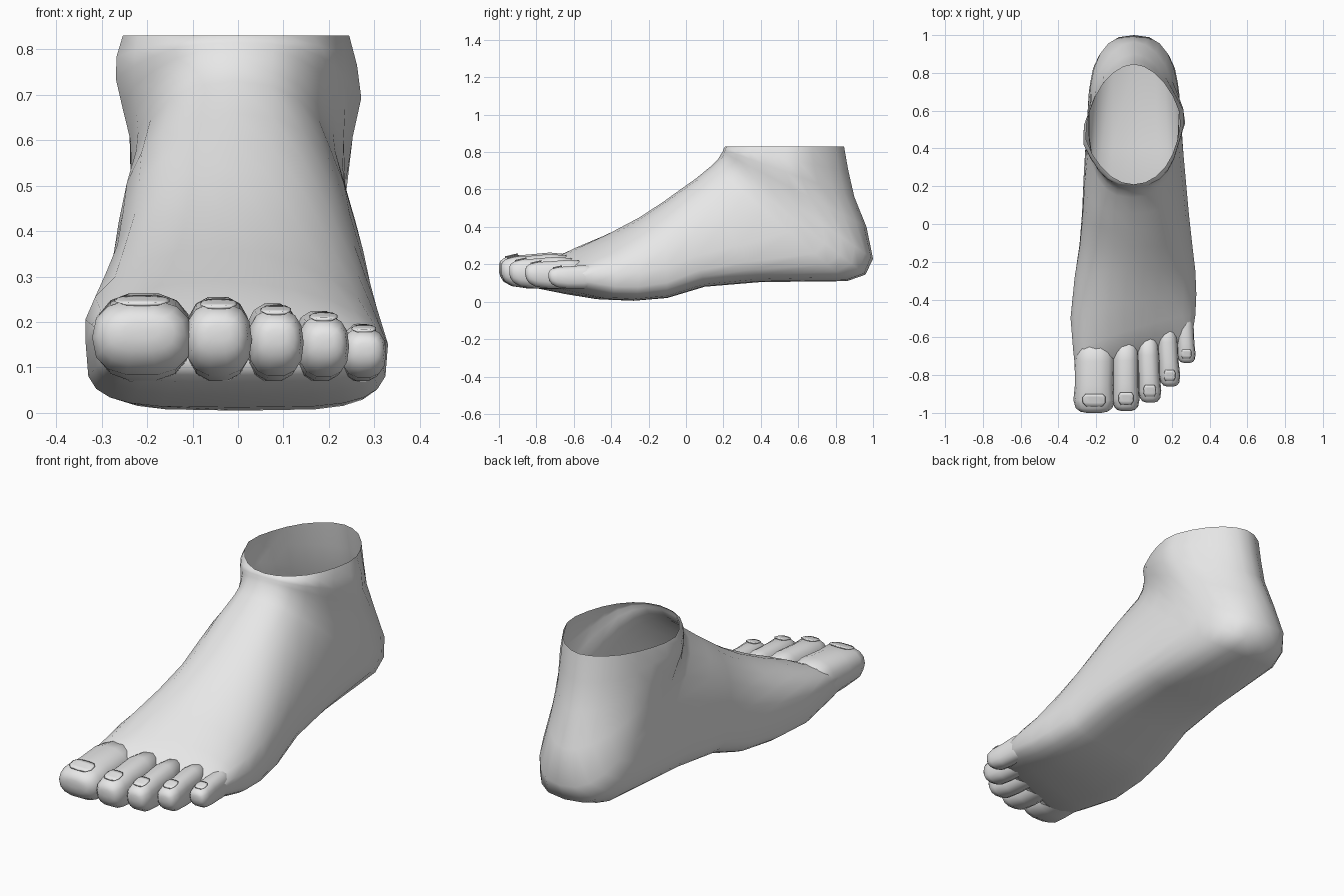
import bpy, bmesh, math
from mathutils import Vector

cube = bpy.data.objects.get("Cube")
if cube:
    bpy.data.objects.remove(cube, do_unlink=True)

# Single plain grey material
grey = bpy.data.materials.new("light grey")
grey.use_nodes = True
grey.diffuse_color = (0.8, 0.8, 0.8, 1)
grey.node_tree.nodes["Principled BSDF"].inputs["Base Color"].default_value = (0.8, 0.8, 0.8, 1)


def clamp(value, low, high):
    return max(low, min(high, value))


def spow(value, e):
    return math.copysign(abs(value) ** e, value)


def section(bottom, top, xl, xr, n, h=0.5, e_low=0.8, e_up=0.8, crest=0.0, shear=0.0):
    """Rounded closed section in the plane running from bottom to top, each given as (y, z)."""
    b, t = Vector((0, *bottom)), Vector((0, *top))
    mid, half = (xl + xr) / 2, (xr - xl) / 2
    ring = []
    for j in range(n):
        a = math.tau * j / n
        c, s = math.cos(a), math.sin(a)
        e, reach = (e_up, 1 - h) if s > 0 else (e_low, h)
        p = b.lerp(t, h + reach * spow(s, e))
        x = mid + half * spow(c, e)
        p.y += shear * (x - mid)
        p.x = x + crest * max(s, 0)
        ring.append(p)
    return ring


def loft(name, rings, cap_start=False, cap_end=False):
    """Skin a row of equal rings and smooth shade the result."""
    bm = bmesh.new()
    loops = [[bm.verts.new(p) for p in r] for r in rings]
    n = len(loops[0])
    for r0, r1 in zip(loops, loops[1:]):
        for j in range(n):
            k = (j + 1) % n
            bm.faces.new((r0[j], r0[k], r1[k], r1[j]))
    for wanted, ring in ((cap_start, loops[0]), (cap_end, loops[-1])):
        if wanted:
            centre = bm.verts.new(sum((v.co for v in ring), Vector()) / n)
            for j in range(n):
                bm.faces.new((ring[j], ring[(j + 1) % n], centre))
    bmesh.ops.recalc_face_normals(bm, faces=bm.faces)
    mesh = bpy.data.meshes.new(name)
    bm.to_mesh(mesh)
    bm.free()
    mesh.materials.append(grey)
    mesh.shade_smooth()
    bpy.context.scene.collection.objects.link(bpy.data.objects.new(name, mesh))


# Foot body: sections fan from upright at the toes to level at the open ankle rim
# (bottom y, bottom z, top y, top z, left x, right x, height of widest point)
stations = [
    (-0.79, 0.10, -0.75, 0.165, -0.27, 0.27, 0.5),
    (-0.73, 0.068, -0.67, 0.235, -0.30, 0.31, 0.5),
    (-0.60, 0.04, -0.57, 0.29, -0.318, 0.325, 0.48),
    (-0.45, 0.012, -0.42, 0.36, -0.335, 0.33, 0.4),
    (-0.28, 0.005, -0.25, 0.45, -0.315, 0.325, 0.34),
    (-0.10, 0.02, -0.12, 0.535, -0.288, 0.308, 0.32),
    (0.10, 0.08, -0.03, 0.60, -0.275, 0.29, 0.32),
    (0.40, 0.105, 0.055, 0.66, -0.265, 0.27, 0.35),
    (0.86, 0.11, 0.14, 0.73, -0.245, 0.245, 0.42),
    (0.96, 0.145, 0.17, 0.76, -0.238, 0.238, 0.46),
    (1.00, 0.23, 0.185, 0.785, -0.236, 0.236, 0.5),
    (0.965, 0.40, 0.195, 0.80, -0.236, 0.236, 0.52),
    (0.90, 0.56, 0.20, 0.815, -0.238, 0.238, 0.52),
    (0.868, 0.70, 0.205, 0.824, -0.24, 0.238, 0.52),
    (0.845, 0.83, 0.21, 0.83, -0.238, 0.235, 0.5),
]
# Ankle bones: outward bumps at (side, y, z)
ankle_bones = [(-1, 0.45, 0.75), (1, 0.58, 0.71)]
body = []
for yb, zb, yt, zt, xl, xr, h in stations:
    # The sole is flat low down, the instep leans inward and the toe line slants back
    ring = section((yb, zb), (yt, zt), xl, xr, 24, h,
                   e_low=clamp(0.45 + 1.5 * zb, 0.5, 1.1),
                   e_up=clamp(max(0.9 - 0.3 * yb, 1.2 * zb), 0.8, 1),
                   crest=-0.1 * (0.83 - zt), shear=clamp(-0.8 * (yb + 0.2), 0, 0.4))
    for p in ring:
        for side, y, z in ankle_bones:
            if p.x * side > 0:
                p.x += side * 0.04 * math.exp(-((p.y - y) ** 2 + (p.z - z) ** 2) / 0.012)
    body.append(ring)
loft("foot_body", body, cap_start=True)

# Toes: (name, base x, tip x, base y, tip y, half width, top z)
toes = [
    ("big_toe", -0.205, -0.212, -0.58, -1.00, 0.110, 0.265),
    ("second_toe", -0.045, -0.042, -0.58, -0.99, 0.073, 0.257),
    ("third_toe", 0.070, 0.086, -0.56, -0.945, 0.061, 0.242),
    ("fourth_toe", 0.170, 0.192, -0.50, -0.86, 0.056, 0.226),
    ("little_toe", 0.262, 0.280, -0.44, -0.735, 0.049, 0.197),
]
# Toe shape: (position along toe, width factor, drop of top, rise of bottom),
# the last two as fractions of the toe's height
shape = [
    (0.00, 0.80, 0.08, 0.10), (0.35, 0.97, 0.00, 0.00), (0.65, 0.94, 0.06, 0.01),
    (0.84, 1.00, 0.08, 0.07), (0.94, 0.88, 0.16, 0.19), (0.985, 0.65, 0.24, 0.34),
    (1.00, 0.35, 0.34, 0.48),
]
sole_z = 0.068
for name, xa, xb, ya, yb, hw, zt in toes:
    rings, height = [], zt - sole_z
    for t, w, drop, rise in shape:
        x, y = xa + (xb - xa) * t, ya + (yb - ya) * t
        rings.append(section((y, sole_z + rise * height), (y, zt - drop * height),
                             x - hw * w, x + hw * w, 14))
    loft(name, rings, True, True)

    # Nail: thin domed plate tilted along the toe tip
    x, y, z = xa + (xb - xa) * 0.84, ya + (yb - ya) * 0.84, zt - 0.09 * height
    nail = []
    for f, w in ((-1, 0.7), (-0.4, 1), (0.5, 1), (1, 0.75)):
        yy, zz, half = y + f * 0.08 * (ya - yb), z + f * 0.04 * height, hw * 0.55 * w
        nail.append(section((yy, zz - 0.004), (yy, zz + 0.004), x - half, x + half, 10))
    loft(name + "_nail", nail, True, True)
